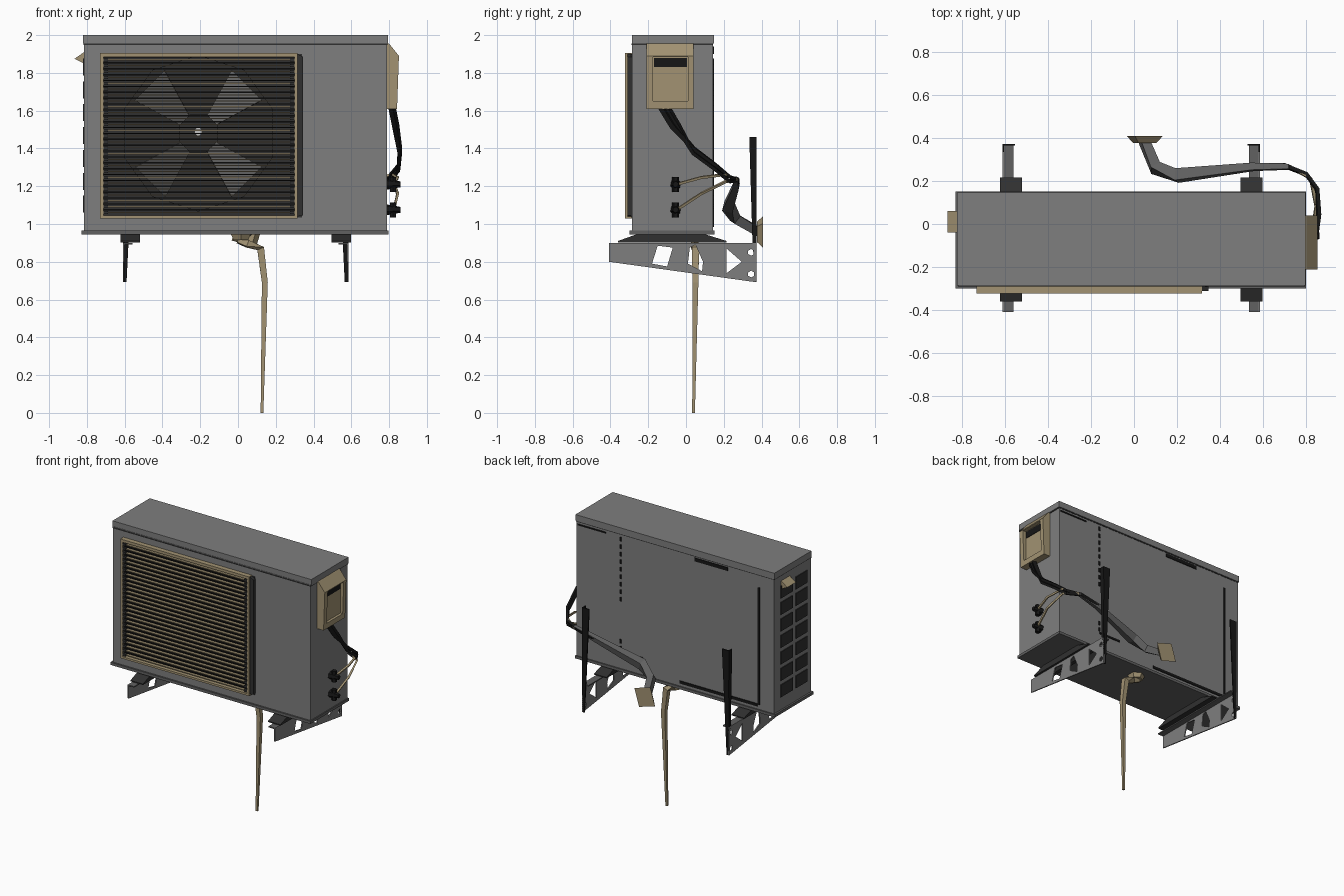
import bpy, bmesh, math
from mathutils import Vector

if "Cube" in bpy.data.objects:
    bpy.data.objects.remove(bpy.data.objects["Cube"])


def material(name, rgb):
    m = bpy.data.materials.new(name)
    m.diffuse_color = (*rgb, 1)
    m.use_nodes = True
    m.node_tree.nodes["Principled BSDF"].inputs["Base Color"].default_value = m.diffuse_color
    return m


GREY = material("casing grey", (0.21, 0.21, 0.21))
MID = material("dull grey", (0.12, 0.12, 0.12))
DARK = material("dark grey", (0.03, 0.03, 0.03))
BLACK = material("black", (0.008, 0.008, 0.008))
TAN = material("tan", (0.36, 0.29, 0.17))
PALE = material("pale grey", (0.55, 0.55, 0.55))


def finish(name, bm, mat):
    bmesh.ops.recalc_face_normals(bm, faces=bm.faces)
    me = bpy.data.meshes.new(name)
    bm.to_mesh(me)
    bm.free()
    me.materials.append(mat)
    ob = bpy.data.objects.new(name, me)
    bpy.context.collection.objects.link(ob)
    return ob


def boxes(name, spans, mat):
    """Several boxes, each given as (x0, x1, y0, y1, z0, z1)."""
    bm = bmesh.new()
    for x0, x1, y0, y1, z0, z1 in spans:
        vs = bmesh.ops.create_cube(bm, size=1)["verts"]
        for v in vs:
            v.co = ((x0 + x1) / 2 + v.co.x * (x1 - x0), (y0 + y1) / 2 + v.co.y * (y1 - y0),
                    (z0 + z1) / 2 + v.co.z * (z1 - z0))
    return finish(name, bm, mat)


def prism(name, pts, axis, a, b, mat):
    """Extrude a 2D outline along x (points y,z) or y (points x,z)."""
    bm = bmesh.new()
    place = (lambda p, d: (d, p[0], p[1])) if axis == "x" else (lambda p, d: (p[0], d, p[1]))
    lo = [bm.verts.new(place(p, a)) for p in pts]
    hi = [bm.verts.new(place(p, b)) for p in pts]
    bm.faces.new(lo)
    bm.faces.new(hi)
    for i in range(len(pts)):
        j = (i + 1) % len(pts)
        bm.faces.new((lo[i], lo[j], hi[j], hi[i]))
    return finish(name, bm, mat)


def tube(name, pts, radii, mat, sides=4):
    """Low-poly pipe along a path."""
    bm = bmesh.new()
    pts = [Vector(p) for p in pts]
    rings = []
    for i, p in enumerate(pts):
        d = (pts[min(i + 1, len(pts) - 1)] - pts[max(i - 1, 0)]).normalized()
        u = d.cross(Vector((0.3, 0.2, 1)) if abs(d.z) < 0.9 else Vector((0, 1, 0))).normalized()
        w = d.cross(u)
        angs = [2 * math.pi * (k + 0.5) / sides for k in range(sides)]
        rings.append([bm.verts.new(p + radii[i] * (u * math.cos(t) + w * math.sin(t))) for t in angs])
    for r, s in zip(rings, rings[1:]):
        for k in range(sides):
            bm.faces.new((r[k], r[(k + 1) % sides], s[(k + 1) % sides], s[k]))
    bm.faces.new(rings[0])
    bm.faces.new(rings[-1])
    return finish(name, bm, mat)


def cut(ob, cutter):
    cutter.hide_render = True
    cutter.hide_set(True)
    mod = ob.modifiers.new("hole", "BOOLEAN")
    mod.object = cutter
    mod.operation = "DIFFERENCE"
    mod.solver = "EXACT"


def circle(cx, cz, r, n):
    return [(cx + r * math.cos(2 * math.pi * (i + 0.5) / n), cz + r * math.sin(2 * math.pi * (i + 0.5) / n))
            for i in range(n)]


# Casing, lid and base tray
casing = boxes("casing", [(-0.815, 0.79, -0.287, 0.142, 0.96, 1.96)], GREY)
boxes("lid", [(-0.82, 0.795, -0.285, 0.147, 1.955, 2.0)], GREY)
boxes("lid_seam", [(-0.817, 0.792, -0.289, 0.144, 1.948, 1.955)], DARK)
boxes("base_tray", [(-0.828, 0.797, -0.298, 0.15, 0.945, 0.965)], MID)

# Fan opening
FX, FZ = -0.21, 1.48
panel = boxes("grille_backing", [(-0.73, 0.34, -0.292, -0.28, 1.035, 1.9)], DARK)
hole = prism("fan_hole_cutter", circle(FX, FZ, 0.42, 10), "y", -0.35, -0.02, DARK)
cut(casing, hole)
cut(panel, hole)
prism("fan_back_wall", circle(FX, FZ, 0.42, 10), "y", -0.03, -0.018, DARK)
shroud = prism("fan_shroud", circle(FX, FZ, 0.421, 10), "y", -0.285, -0.025, DARK)
cut(shroud, prism("shroud_cutter", circle(FX, FZ, 0.412, 10), "y", -0.35, -0.028, DARK))

# Fan blades, hub and axle
bm = bmesh.new()
for k in range(4):
    a = math.pi / 4 + k * math.pi / 2
    quad = []
    for r, da, y in ((0.08, -0.35, -0.2), (0.38, -0.3, -0.21), (0.38, 0.3, -0.13), (0.08, 0.35, -0.14)):
        quad.append(bm.verts.new((FX + r * math.cos(a + da), y, FZ + r * math.sin(a + da))))
    bm.faces.new(quad)
blades = finish("fan_blades", bm, MID)
blades.modifiers.new("thickness", "SOLIDIFY").thickness = 0.008
prism("fan_hub", circle(FX, FZ, 0.11, 8), "y", -0.225, -0.03, DARK)
prism("fan_axle", circle(FX, FZ + 0.01, 0.022, 8), "y", -0.235, -0.22, PALE)

# Front grille: frame, slats, dark side strip
boxes("grille_frame", [(-0.73, 0.315, -0.322, -0.287, 1.885, 1.905), (-0.73, 0.315, -0.322, -0.287, 1.03, 1.045),
                       (-0.73, -0.712, -0.322, -0.287, 1.045, 1.885), (0.30, 0.315, -0.322, -0.287, 1.045, 1.885)], TAN)
N = 27
zs = [1.045 + 0.84 * (i + 0.5) / N for i in range(N)]
boxes("grille_slats", [(-0.712, 0.30, -0.318, -0.296, z - 0.003, z + 0.003) for z in zs], TAN)
boxes("grille_dark_slats", [(-0.712, 0.30, -0.312, -0.298, z + 0.011, z + 0.018) for z in zs], BLACK)
boxes("grille_side_teeth", [(x, x + 0.025, -0.322, -0.29, z - 0.008, z + 0.008)
                            for z in zs for x in (-0.712, 0.275)], DARK)
prism("grille_side_strip", [(0.315, 1.04), (0.345, 1.045), (0.345, 1.885), (0.315, 1.9)], "y", -0.31, -0.287, DARK)

# Coil vents and handle on the left end
vents = []
for i in range(7):
    z = 1.06 + i * 0.121
    vents += [(-0.821, -0.812, -0.07, 0.07, z, z + 0.09), (-0.821, -0.812, -0.24, -0.105, z, z + 0.09)]
boxes("left_vents", vents, DARK)
prism("left_handle", [(-0.815, 1.91), (-0.865, 1.875), (-0.815, 1.85)], "y", -0.04, 0.06, TAN)

# Back panel seams, slots and dashes
boxes("back_seams", [(-0.70, -0.685, 0.14, 0.147, 1.0, 1.86), (-0.68, -0.05, 0.14, 0.147, 0.985, 1.005),
                     (-0.44, -0.17, 0.14, 0.147, 1.915, 1.94), (0.55, 0.78, 0.14, 0.147, 1.925, 1.935),
                     (0.25, 0.43, 0.14, 0.147, 1.08, 1.095)], BLACK)
boxes("back_dashes", [(0.425, 0.437, 0.14, 0.147, z, z + 0.03)
                      for z in [1.10, 1.15] + [1.46 + 0.055 * i for i in range(9)]], BLACK)

# Electrical cover on the right end
cover = prism("electrical_cover", [(0.785, 1.96), (0.80, 1.955), (0.852, 1.89), (0.842, 1.61), (0.785, 1.61)],
              "y", -0.21, 0.04, TAN)
cut(cover, boxes("cover_recess_cutter", [(0.825, 0.9, -0.175, 0.01, 1.65, 1.885)], TAN))
boxes("cover_shadow_slot", [(0.82, 0.828, -0.17, 0.005, 1.83, 1.88)], BLACK)

# Cables from the cover round to the back
for i, off in enumerate((0.0, 0.025)):
    tube(f"cable_{i + 1}", [(0.815, -0.13 + off, 1.62), (0.835, -0.07 + off, 1.52), (0.857, 0.04, 1.4 - off),
                            (0.85, 0.16, 1.31 - off), (0.80, 0.23, 1.25 - off), (0.7, 0.27, 1.235), (0.55, 0.272, 1.2)],
         [0.02, 0.02, 0.013, 0.012, 0.012, 0.014, 0.014], BLACK)

# Valves and their pipes
for i, (z, ze) in enumerate(((1.21, 1.262), (1.075, 1.225))):
    tube(f"valve_{i + 1}", [(0.785, -0.055, z), (0.825, -0.055, z), (0.86, -0.055, z)], [0.03, 0.022, 0.016], BLACK, 6)
    tube(f"valve_cap_{i + 1}", [(0.82, -0.055, z - 0.04), (0.82, -0.055, z + 0.04)], [0.018, 0.018], BLACK, 6)
    tube(f"valve_pipe_{i + 1}", [(0.825, -0.05, z), (0.845, 0.08, (z + ze) / 2 + 0.01), (0.82, 0.21, ze),
                                 (0.72, 0.268, 1.235)], [0.009] * 4, TAN)

# Insulated pipe bundle into the wall flange
tube("pipe_bundle", [(0.72, 0.265, 1.24), (0.55, 0.265, 1.2), (0.2, 0.225, 1.09), (0.1, 0.26, 1.03), (0.045, 0.39, 0.955)],
     [0.016, 0.024, 0.04, 0.036, 0.03], MID)
tube("wall_flange", [(0.05, 0.375, 0.958), (0.05, 0.408, 0.958)], [0.06, 0.095], TAN)

# Drain pipe under the base
tube("drain_flange", [(0.015, 0.04, 0.946), (0.015, 0.04, 0.915)], [0.06, 0.045], TAN, 6)
tube("drain_pipe", [(0.0, 0.045, 0.915), (0.05, 0.045, 0.895), (0.12, 0.05, 0.87), (0.142, 0.05, 0.69), (0.127, 0.04, 0.0)],
     [0.022, 0.025, 0.027, 0.022, 0.01], TAN)

# Wall brackets: s is the inward direction of each
for side, x, s in (("left", -0.61, 1), ("right", 0.585, -1)):
    plate = prism(f"{side}_bracket_plate", [(-0.408, 0.9), (0.37, 0.9), (0.37, 0.692), (-0.408, 0.8)],
                  "x", x, x + s * 0.008, GREY)
    for k, pts in enumerate(([(-0.15, 0.885), (-0.07, 0.875), (-0.1, 0.775), (-0.18, 0.79)],
                             [(0.02, 0.875), (0.05, 0.89), (0.09, 0.8), (0.085, 0.75), (0.01, 0.79)],
                             [(0.215, 0.87), (0.295, 0.80), (0.215, 0.74)],
                             circle(0.345, 0.85, 0.018, 6), circle(0.345, 0.735, 0.018, 6))):
        cut(plate, prism(f"{side}_bracket_cutter_{k}", pts, "x", x - 0.03, x + 0.03, GREY))
    xs = sorted((x, x + s * 0.052))
    boxes(f"{side}_bracket_top", [(*xs, -0.408, 0.37, 0.892, 0.9)], MID)
    # tapered upright rail with an L section
    prism(f"{side}_rail_face", [(x, 1.46), (x + s * 0.058, 1.46), (x + s * 0.02, 0.692), (x + s * 0.008, 0.692)],
          "y", 0.364, 0.372, BLACK)
    prism(f"{side}_rail_web", [(0.335, 1.46), (0.37, 1.46), (0.37, 0.692), (0.352, 0.9)],
          "x", x, x + s * 0.008, BLACK)
    # flared rubber foot
    xs = sorted((x - s * 0.012, x + s * 0.09))
    prism(f"{side}_foot", [(-0.36, 0.903), (0.215, 0.903), (0.215, 0.91), (0.1, 0.946), (-0.26, 0.946), (-0.36, 0.91)],
          "x", *xs, DARK)
